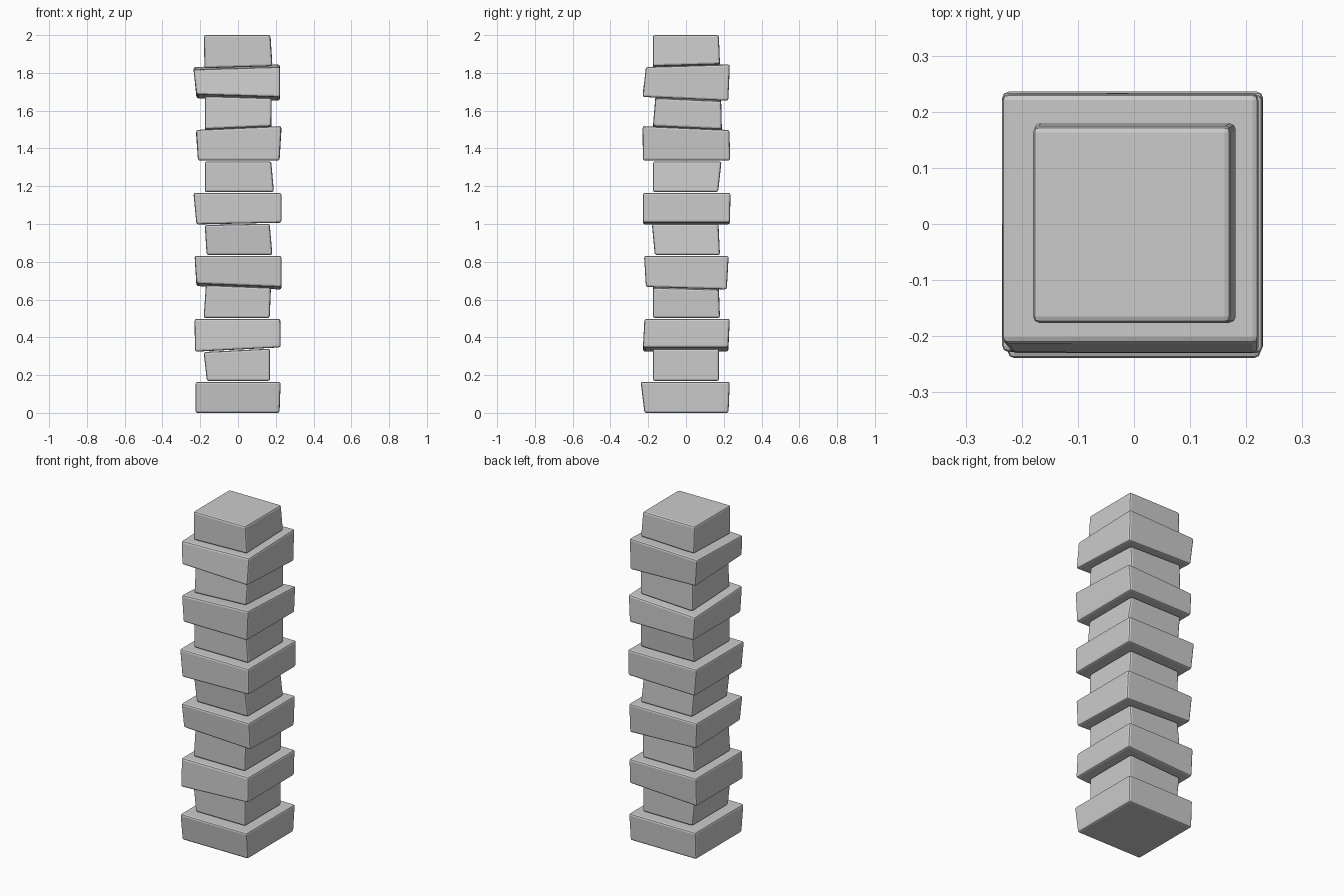
import bpy, bmesh

# Block sides, bottom to top: x min (bottom, top), x max (bottom, top), then the same for y
SIDES = [
    (-.225, -.225, .220, .226, -.220, -.240, .225, .232),
    (-.165, -.182, .170, .170, -.175, -.175, .175, .175),
    (-.228, -.230, .226, .224, -.228, -.220, .224, .232),
    (-.182, -.170, .168, .174, -.174, -.174, .180, .174),
    (-.220, -.230, .230, .230, -.212, -.222, .216, .226),
    (-.166, -.176, .182, .168, -.165, -.180, .180, .172),
    (-.220, -.236, .230, .230, -.228, -.228, .232, .236),
    (-.176, -.176, .190, .176, -.175, -.175, .170, .188),
    (-.212, -.222, .220, .230, -.228, -.230, .234, .230),
    (-.176, -.176, .176, .178, -.175, -.162, .190, .186),
    (-.220, -.236, .222, .222, -.230, -.212, .224, .232),
    (-.178, -.180, .182, .172, -.176, -.176, .180, .174),
]
# Slope of each joint between blocks along x and y
TILT = [(0, 0), (0, 0), (.05, 0), (0, 0), (-.04, -.03), (0, 0), (.02, 0),
        (0, 0), (0, 0), (.045, -.045), (-.03, -.045), (.03, .03), (0, 0)]
COUNT = len(SIDES)
HEIGHT = 2.0 / COUNT


def joint_z(k, x, y):
    return k * HEIGHT + TILT[k][0] * x + TILT[k][1] * y


def make_block(i, s):
    bm = bmesh.new()
    bmesh.ops.create_cube(bm, size=1)
    for v in bm.verts:
        top = int(v.co.z > 0)
        x = s[top + (2 if v.co.x > 0 else 0)]
        y = s[4 + top + (2 if v.co.y > 0 else 0)]
        gap = 0.002 if 0 < i + top < COUNT else 0
        v.co = (x, y, joint_z(i + top, x, y) + (-gap if top else gap))
    kind = "wide_block" if i % 2 == 0 else "narrow_block"
    mesh = bpy.data.meshes.new(f"{kind}_{i + 1}")
    bm.to_mesh(mesh)
    bm.free()
    ob = bpy.data.objects.new(mesh.name, mesh)
    bpy.context.collection.objects.link(ob)
    # Worn, rounded edges
    bev = ob.modifiers.new("worn_edges", 'BEVEL')
    bev.width = 0.011
    bev.segments = 2
    bev.limit_method = 'NONE'


# Column of alternating wide and narrow blocks
for i, s in enumerate(SIDES):
    make_block(i, s)
